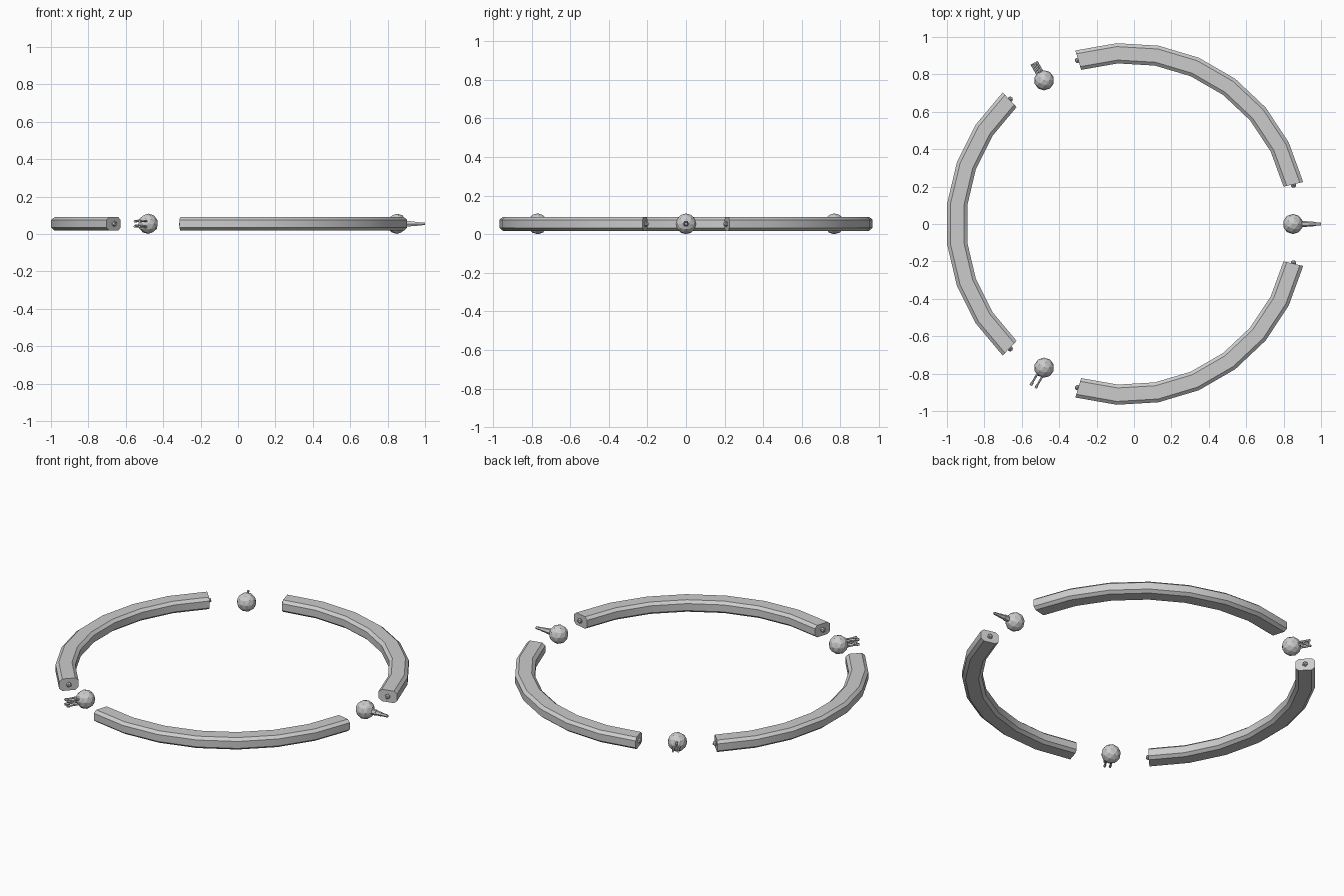
import bpy, bmesh
from math import radians, cos, sin, pi
from mathutils import Vector, Matrix

if "Cube" in bpy.data.objects:
    bpy.data.objects.remove(bpy.data.objects["Cube"])

CX, CZ = -0.037, 0.054      # ring centre
R_MID = 0.914               # radius of arc centreline
R_BALL = 0.887              # radius of the ring of spheres
HALF = radians(46.6)        # half sweep of one arc
SEGS = 7


def finish(bm, name, angle=None):
    bmesh.ops.recalc_face_normals(bm, faces=bm.faces)
    mesh = bpy.data.meshes.new(name)
    bm.to_mesh(mesh)
    bm.free()
    obj = bpy.data.objects.new(name, mesh)
    bpy.context.collection.objects.link(obj)
    if angle:
        bpy.ops.object.select_all(action='DESELECT')
        obj.select_set(True)
        bpy.context.view_layer.objects.active = obj
        bpy.ops.object.shade_smooth_by_angle(angle=radians(angle))
    return obj


def polar(r, a, z=0.0):
    return Vector((CX + r * cos(a), r * sin(a), CZ + z))


def ball(name, r, loc, sub):
    bm = bmesh.new()
    bmesh.ops.create_icosphere(bm, subdivisions=sub, radius=r,
                               matrix=Matrix.Translation(loc))
    return finish(bm, name)


# chamfered bar section: (radial offset, height)
W, H, C, D = 0.054, 0.036, 0.018, 0.015
SECTION = [(W, H - D), (W - C, H), (C - W, H), (-W, H - D),
           (-W, D - H), (C - W, -H), (W - C, -H), (W, D - H)]


def arc(name, mid):
    bm = bmesh.new()
    rings = []
    for i in range(SEGS + 1):
        a = mid - HALF + 2 * HALF * i / SEGS
        rings.append([bm.verts.new(polar(R_MID + u, a, z)) for u, z in SECTION])
    n = len(SECTION)
    for p, q in zip(rings, rings[1:]):
        for j in range(n):
            k = (j + 1) % n
            bm.faces.new((p[j], p[k], q[k], q[j]))
    bm.faces.new(rings[0])
    bm.faces.new(rings[-1])
    finish(bm, name, 30)


def lathe_prong(name, angle, side, up, stations, sides=6):
    """Turned pin pointing outward; stations are (distance, radius)."""
    out = Vector((cos(angle), sin(angle), 0))
    tan = Vector((-sin(angle), cos(angle), 0))
    zed = Vector((0, 0, 1))
    base = polar(R_BALL, angle)
    bm = bmesh.new()
    rings = []
    for d, r in stations:
        ring = []
        for j in range(sides):
            t = 2 * pi * j / sides
            ring.append(bm.verts.new(base + out * d + tan * (side + r * cos(t))
                                     + zed * (up + r * sin(t))))
        rings.append(ring)
    for p, q in zip(rings, rings[1:]):
        for j in range(sides):
            k = (j + 1) % sides
            bm.faces.new((p[j], p[k], q[k], q[j]))
    bm.faces.new(rings[0])
    bm.faces.new(rings[-1])
    finish(bm, name)


# three bars with a stud at each end
for i in range(3):
    mid = radians(60 + 120 * i)
    arc(f"arc_bar_{i}", mid)
    for s in (-1, 1):
        a = mid + s * (HALF + radians(0.25))
        ball(f"end_stud_{i}_{'a' if s < 0 else 'b'}", 0.016, polar(R_MID, a), 1)

# spheres in the gaps
for i in range(3):
    ball(f"joint_sphere_{i}", 0.054, polar(R_BALL, radians(120 * i)), 2)

# single stepped plug
lathe_prong("stepped_plug", 0, 0, 0,
            [(0.04, 0.017), (0.075, 0.017), (0.075, 0.014), (0.11, 0.012),
             (0.11, 0.010), (0.15, 0.008)])

# three straight pins
for i in range(3):
    t = radians(90 + 120 * i)
    lathe_prong(f"straight_pin_{i}", radians(120), 0.017 * cos(t), 0.017 * sin(t),
                [(0.035, 0.0065), (0.108, 0.0065)])

# four pins with flared tips
for i, (s, u) in enumerate([(-1, -1), (-1, 1), (1, -1), (1, 1)]):
    lathe_prong(f"flared_pin_{i}", radians(240), 0.015 * s, 0.014 * u,
                [(0.035, 0.006), (0.098, 0.005), (0.103, 0.008), (0.118, 0.007)])
